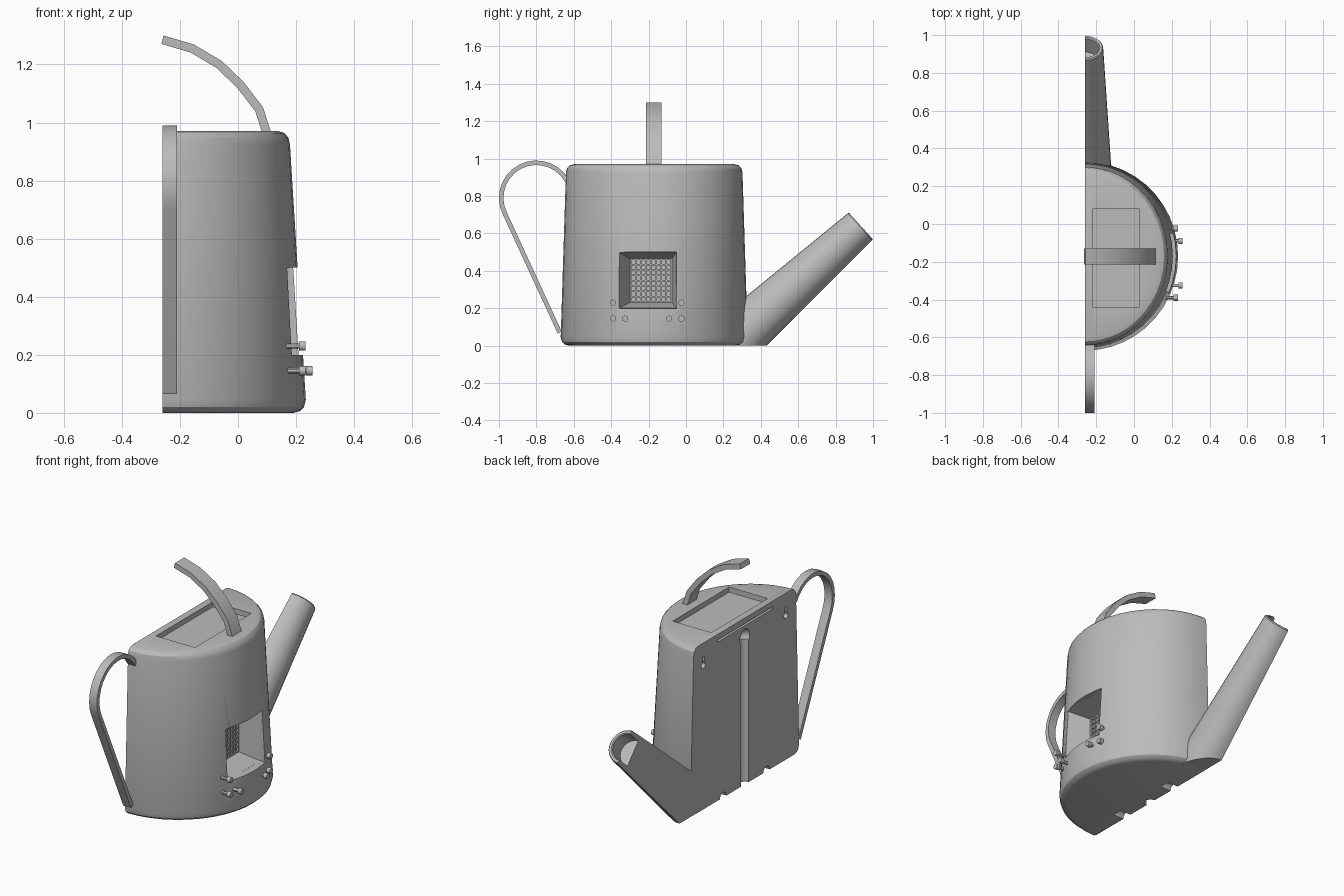
import bpy, bmesh, math
from mathutils import Vector, Matrix

cube = bpy.data.objects.get("Cube")
if cube:
    bpy.data.objects.remove(cube)

BACK = -0.26    # flat wall side
MID = -0.17     # body centre line in y

grey = bpy.data.materials.new("plain grey")
grey.use_nodes = True
grey.diffuse_color = (0.5, 0.5, 0.5, 1)
grey.node_tree.nodes["Principled BSDF"].inputs["Base Color"].default_value = (0.5, 0.5, 0.5, 1)


def finish(bm, name):
    bmesh.ops.recalc_face_normals(bm, faces=bm.faces[:])
    mesh = bpy.data.meshes.new(name)
    bm.to_mesh(mesh)
    bm.free()
    mesh.materials.append(grey)
    obj = bpy.data.objects.new(name, mesh)
    bpy.context.scene.collection.objects.link(obj)
    return obj


def select(obj):
    bpy.ops.object.select_all(action='DESELECT')
    obj.select_set(True)
    bpy.context.view_layer.objects.active = obj


def smooth(obj):
    select(obj)
    bpy.ops.object.shade_smooth_by_angle(angle=math.radians(30))


def half_lathe(profile, segments):
    """Half turn of (radius, height, x stretch) points, closed by a flat back."""
    bm = bmesh.new()
    rings = []
    for i in range(segments + 1):
        a = math.pi * (i / segments - 0.5)
        rings.append([bm.verts.new((r * k * math.cos(a), r * math.sin(a), h))
                      for r, h, k in profile])
    for one, two in zip(rings, rings[1:]):
        for j in range(len(profile) - 1):
            bm.faces.new((one[j], two[j], two[j + 1], one[j + 1]))
    bm.faces.new(rings[0])
    bm.faces.new(rings[-1])
    bmesh.ops.remove_doubles(bm, verts=bm.verts[:], dist=1e-5)
    return bm


def add_box(bm, lo, hi):
    lo, hi = Vector(lo), Vector(hi)
    m = Matrix.Translation((lo + hi) / 2) @ Matrix.Diagonal((*(hi - lo), 1))
    return bmesh.ops.create_cube(bm, size=1, matrix=m)["verts"]


def add_cylinder(bm, start, end, radius, sides=16):
    start, end = Vector(start), Vector(end)
    d = end - start
    m = Matrix.Translation((start + end) / 2) @ d.to_track_quat('Z', 'Y').to_matrix().to_4x4()
    bmesh.ops.create_cone(bm, cap_ends=True, segments=sides, radius1=radius,
                          radius2=radius, depth=d.length, matrix=m)


def cut(obj, build, *args):
    """Subtract the shape that build adds to an empty mesh."""
    bm = bmesh.new()
    build(bm, *args)
    cutter = finish(bm, "cutter")
    cutter.hide_render = True
    mod = obj.modifiers.new("cut", 'BOOLEAN')
    mod.operation, mod.solver, mod.object = 'DIFFERENCE', 'EXACT', cutter
    select(obj)
    bpy.ops.object.modifier_apply(modifier=mod.name)
    bpy.data.objects.remove(cutter)


def strap(name, path, thick, place, a, b):
    """Flat band along a 2D path, spanning a to b across."""
    bm = bmesh.new()
    pts = [Vector(p) for p in path]
    rings = []
    for i, p in enumerate(pts):
        t = (pts[min(i + 1, len(pts) - 1)] - pts[max(i - 1, 0)]).normalized()
        n = Vector((-t.y, t.x)) * thick / 2
        rings.append([bm.verts.new(place(q, w)) for q, w in
                      ((p - n, a), (p + n, a), (p + n, b), (p - n, b))])
    for one, two in zip(rings, rings[1:]):
        for j in range(4):
            k = (j + 1) % 4
            bm.faces.new((one[j], one[k], two[k], two[j]))
    bm.faces.new(rings[0])
    bm.faces.new(rings[-1])
    smooth(finish(bm, name))


# Half-round body with soft top and bottom rims
outline = [(0, 0), (0.455, 0), (0.478, 0.006), (0.493, 0.02), (0.5, 0.045),
           (0.472, 0.925), (0.467, 0.948), (0.452, 0.964), (0.43, 0.97), (0, 0.97)]
bm = half_lathe([(r, h, 0.99 - 0.065 * h) for r, h in outline], 22)
bmesh.ops.translate(bm, verts=bm.verts[:], vec=(BACK, MID, 0))
body = finish(bm, "body")


# Window recess: tapered pocket behind a square-edged opening
def window_taper(bm):
    for v in add_box(bm, (0.05, -0.36, 0.2), (0.18, -0.05, 0.5)):
        if v.co.x < 0.1:
            v.co.y = -0.3 if v.co.y < -0.2 else -0.075
            v.co.z = 0.23 if v.co.z < 0.3 else 0.465


cut(body, window_taper)
cut(body, add_box, (0.179, -0.36, 0.2), (0.3, -0.05, 0.5))

# Sunken panel in the top and a thin slot behind it
cut(body, add_box, (-0.22, -0.44, 0.94), (0.03, 0.08, 1.0))
cut(body, add_box, (BACK - 0.02, -0.43, 0.925), (BACK + 0.02, 0.08, 0.937))

# Cable groove with round end, bottom notches and hanging keyholes in the back
cut(body, add_cylinder, (BACK, MID, -0.02), (BACK, MID, 0.86), 0.035)
cut(body, lambda bm: bmesh.ops.create_uvsphere(
    bm, u_segments=16, v_segments=10, radius=0.045,
    matrix=Matrix.Translation((BACK, MID, 0.86))))
for side in (-1, 1):
    y = MID + side * 0.2
    cut(body, add_cylinder, (BACK - 0.02, y, 0), (BACK + 0.07, y, 0), 0.03)
    y = MID + side * 0.38
    cut(body, add_cylinder, (BACK - 0.02, y, 0.84), (BACK + 0.03, y, 0.84), 0.018)
    cut(body, add_box, (BACK - 0.02, y - 0.008, 0.845), (BACK + 0.03, y + 0.008, 0.89))
smooth(body)

# Grille at the bottom of the window recess
bm = bmesh.new()
for i in range(9):
    y = -0.296 + 0.217 * i / 8
    z = 0.234 + 0.227 * i / 8
    add_box(bm, (0.045, y - 0.004, 0.23), (0.06, y + 0.004, 0.465))
    add_box(bm, (0.045, -0.3, z - 0.004), (0.0595, -0.075, z + 0.004))
finish(bm, "window_grille")

# Half-round spout with a hollow tip, trimmed level with the base
LENGTH, TIP = 1.0, 0.097
tilt = math.radians(42.1)
outline = [(0, 0), (TIP + 0.05, 0), (TIP, LENGTH - 0.006), (TIP - 0.005, LENGTH),
           (TIP - 0.018, LENGTH), (TIP - 0.023, LENGTH - 0.006),
           (TIP - 0.023, LENGTH - 0.1), (0, LENGTH - 0.1)]
bm = half_lathe([(r, h, 1) for r, h in outline], 16)
along = Vector((0, math.cos(tilt), math.sin(tilt)))
tip = Vector((BACK, 0.935, 0.64))
bm.transform(Matrix.Translation(tip - along * LENGTH) @ Matrix.Rotation(tilt - math.pi / 2, 4, 'X'))
trim = bmesh.ops.bisect_plane(bm, geom=bm.verts[:] + bm.edges[:] + bm.faces[:],
                              plane_co=(0, 0, 0.001), plane_no=(0, 0, -1), clear_outer=True)
bmesh.ops.holes_fill(bm, edges=[e for e in bm.edges if e.is_boundary], sides=0)
smooth(finish(bm, "spout"))

# Side handle: a loop that runs straight down to the base
loop = []
for i in range(15):
    a = math.radians(30 + 177 * i / 14)
    loop.append((-0.8 + 0.188 * math.cos(a), 0.79 + 0.188 * math.sin(a)))
loop.append((-0.675, 0.07))
strap("side_handle", loop, 0.024, lambda p, w: (w, p.x, p.y), BACK, BACK + 0.05)

# Top handle: half an arch
arch = [(-0.26, 1.285), (-0.158, 1.255), (-0.065, 1.2), (0.008, 1.13),
        (0.073, 1.045), (0.102, 0.955)]
strap("top_handle", arch, 0.03, lambda p, w: (p.x, w, p.y), -0.215, -0.13)

# Screws below and beside the window
for n, (offset, z, head) in enumerate([(0.183, 0.23, 0.21), (0.183, 0.145, 0.21),
                                       (0.118, 0.145, 0.235)]):
    for side in (-1, 1):
        y = -0.2075 + side * offset
        bm = bmesh.new()
        add_cylinder(bm, (head - 0.08, y, z), (head + 0.002, y, z), 0.009, 12)
        add_cylinder(bm, (head, y, z), (head + 0.022, y, z), 0.016, 16)
        smooth(finish(bm, f"screw_{n + 1}_{'back' if side > 0 else 'front'}"))
